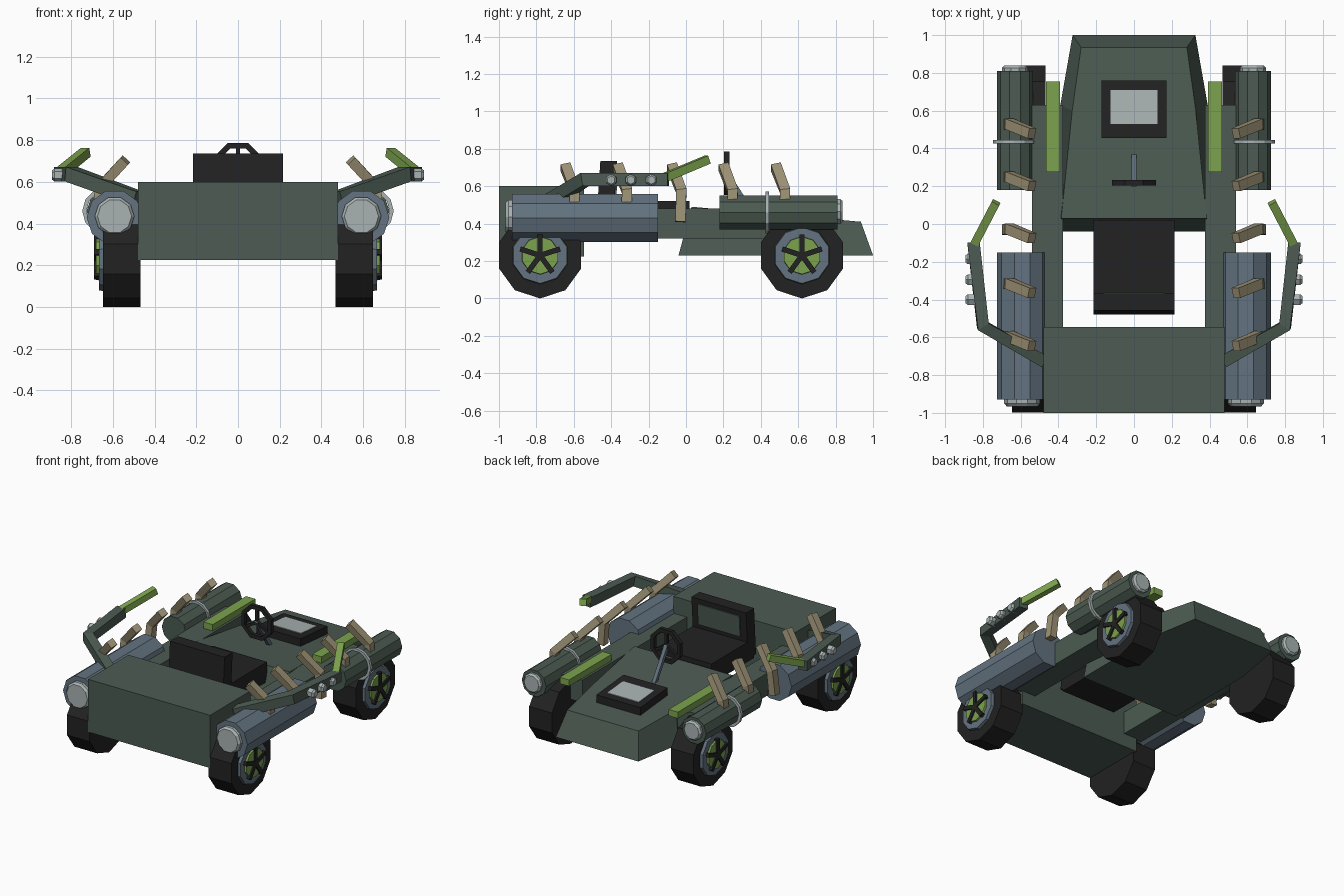
import bpy, bmesh, math
from mathutils import Vector as V

if "Cube" in bpy.data.objects:
    bpy.data.objects.remove(bpy.data.objects["Cube"])


def mat(name, r, g, b):
    m = bpy.data.materials.new(name)
    m.diffuse_color = (r, g, b, 1)
    m.use_nodes = True
    m.node_tree.nodes["Principled BSDF"].inputs["Base Color"].default_value = m.diffuse_color
    return m


GREEN = mat("dark green", .072, .105, .084)
BLUE = mat("blue grey", .125, .17, .215)
LIME = mat("lime green", .2, .36, .075)
BLACK = mat("black", .016, .016, .016)
LIGHT = mat("light grey", .40, .45, .45)
TAN = mat("tan", .34, .29, .18)


def loft(name, rings, m, closed=False):
    """Skin between rings of points, capped at the ends unless closed."""
    bm = bmesh.new()
    vs = [[bm.verts.new(p) for p in r] for r in rings]
    n = len(vs[0])
    pairs = list(zip(vs, vs[1:])) + ([(vs[-1], vs[0])] if closed else [])
    for a, b in pairs:
        for i in range(n):
            j = (i + 1) % n
            bm.faces.new((a[i], a[j], b[j], b[i]))
    if not closed:
        bm.faces.new(vs[0])
        bm.faces.new(vs[-1])
    bmesh.ops.recalc_face_normals(bm, faces=bm.faces)
    me = bpy.data.meshes.new(name)
    bm.to_mesh(me)
    bm.free()
    me.materials.append(m)
    ob = bpy.data.objects.new(name, me)
    bpy.context.collection.objects.link(ob)
    return ob


def box(name, x0, x1, y0, y1, z0, z1, m):
    return loft(name, [[(x0, y0, z), (x1, y0, z), (x1, y1, z), (x0, y1, z)] for z in (z0, z1)], m)


def bar(name, pts, w, h, m, ref=(0, 0, 1)):
    """Rectangular bar along a path with mitred bends."""
    pts = [V(p) for p in pts]
    rings = []
    for i, p in enumerate(pts):
        a = (p - pts[i - 1]).normalized() if i else None
        b = (pts[i + 1] - p).normalized() if i + 1 < len(pts) else None
        d = ((a or b) + (b or a)).normalized()
        s = d.cross(V(ref)).normalized()
        u = s.cross(d)
        s, u = s * w / 2, u * h / 2
        rings.append([p + s + u, p - s + u, p - s - u, p + s - u])
    return loft(name, rings, m)


def turned(name, c, axis, profile, m, n=10):
    """Round part along x or y from (offset, radius) steps."""
    rings = []
    for o, r in profile:
        ring = []
        for k in range(n):
            t = 2 * math.pi * k / n + (math.pi / 2 if axis == "x" else 0)
            a, b = r * math.cos(t), r * math.sin(t)
            ring.append((c[0] + o, c[1] + a, c[2] + b) if axis == "x" else (c[0] + a, c[1] + o, c[2] + b))
        rings.append(ring)
    return loft(name, rings, m)


def hoop(name, c, R, r, m, n=12, k=4, phase=0):
    """Ring standing in the xz plane."""
    rings = []
    for i in range(n):
        t = 2 * math.pi * i / n + phase
        ring = []
        for j in range(k):
            q = 2 * math.pi * j / k + math.pi / 4
            d = R + r * math.cos(q)
            ring.append((c[0] + d * math.cos(t), c[1] + r * math.sin(q), c[2] + d * math.sin(t)))
        rings.append(ring)
    return loft(name, rings, m, True)


# Body: rear box and tapered sloping hood
box("rear_box", -.48, .48, -1, -.545, .225, .60, GREEN)
hood = [((-.04, .39, .23), (.03, .385, .49)),
        ((.63, .39, .23), (.60, .327, .44)),
        ((1.0, .325, .23), (.935, .28, .41))]
loft("hood", [[(-xb, yb, zb), (xb, yb, zb), (xt, yt, zt), (-xt, yt, zt)]
              for (yb, xb, zb), (yt, xt, zt) in hood], GREEN)

# Screen lying on the hood
def slab(name, x, y0, y1, lo, hi, m):
    zf = lambda y: .49 - .085 * y
    loft(name, [[(-x, y0, zf(y0) + h), (x, y0, zf(y0) + h), (x, y1, zf(y1) + h), (-x, y1, zf(y1) + h)]
                for h in (lo, hi)], m)

slab("screen_frame", .173, .455, .76, -.02, .055, BLACK)
slab("screen", .125, .53, .71, .05, .06, LIGHT)

# Seat with back panel
box("seat_base", -.215, .215, -.46, .02, .38, .52, BLACK)
loft("seat_back", [[(-.215, y, z), (.215, y, z), (.215, y + .09, z), (-.215, y + .09, z)]
                   for y, z in ((-.48, .40), (-.458, .735))], BLACK)
loft("seat_panel", [[(-.165, y, z), (.165, y, z), (.165, y + .01, z), (-.165, y + .01, z)]
                    for y, z in ((-.382, .55), (-.372, .70))], GREEN)

# Steering wheel and column
SW = (0, .218, .67)
hoop("steering_wheel", SW, .112, .02, BLACK, 8, 4, math.pi / 8)
for k in range(3):
    t = math.pi * (.5 + 2 * k / 3)
    bar("steering_spoke", [SW, (.11 * math.cos(t), SW[1], SW[2] + .11 * math.sin(t))], .02, .02, BLACK, (0, 1, 0))
bar("steering_column", [(0, .21, .68), (0, .365, .44)], .026, .026, BLUE)

for s in (1, -1):
    # Side rails and lime planks
    x0, x1 = sorted((s * .375, s * .54))
    box("side_rail", x0, x1, -.56, .63, .32, .48, GREEN)
    x0, x1 = sorted((s * .392, s * .465))
    box("plank", x0, x1, .275, .755, .48, .525, LIME)

    # Rear and front barrels with end caps
    turned("rear_barrel", (s * .592, 0, .43), "y", [(-.93, .134), (-.15, .134)], BLUE)
    turned("rear_barrel_cap", (s * .592, 0, .435), "y", [(-.965, .082), (-.95, .095), (-.925, .095)], LIGHT)
    turned("front_barrel", (s * .63, 0, .46), "y", [(.18, .096), (.81, .096)], GREEN)
    turned("front_barrel_cap", (s * .63, 0, .465), "y", [(.80, .07), (.825, .07), (.838, .058)], LIGHT)
    hoop("barrel_band", (s * .635, .435, .46), .102, .014, LIGHT)

    # Wheels: tyre, rim, hub disc, five spokes
    for y in (-.78, .62):
        c = (0, y, .23)
        turned("tyre", c, "x", [(s * .468, .23), (s * .647, .23)], BLACK)
        turned("rim", c, "x", [(s * .64, .155), (s * .667, .15)], BLUE)
        turned("hub_disc", c, "x", [(s * .66, .103), (s * .68, .1)], LIME)
        for k in range(5):
            t = math.pi / 2 + 2 * math.pi * k / 5
            bar("wheel_spoke", [(s * .675, y, .23),
                                (s * .675, y + .112 * math.cos(t), .23 + .112 * math.sin(t))],
                .028, .03, BLACK, (1, 0, 0))

    # Bent tan posts
    for y in (-.60, -.32, -.03, .245, .525):
        bar("post", [(s * .675, y, .41), (s * .66, y + .005, .575), (s * .54, y - .045, .705)],
            .05, .055, TAN, (0, 1, 0))

    # Side arms with lime tips and bolts
    bar("arm", [(s * .48, -.725, .52), (s * .80, -.54, .637), (s * .85, -.095, .637)], .066, .07, GREEN)
    bar("arm_tip", [(s * .847, -.11, .648), (s * .73, .115, .742)], .045, .045, LIME)
    for y in (-.40, -.295, -.185):
        turned("bolt", (0, y, .633), "x", [(s * .835, .032), (s * .88, .032), (s * .892, .022)], LIGHT, 6)
